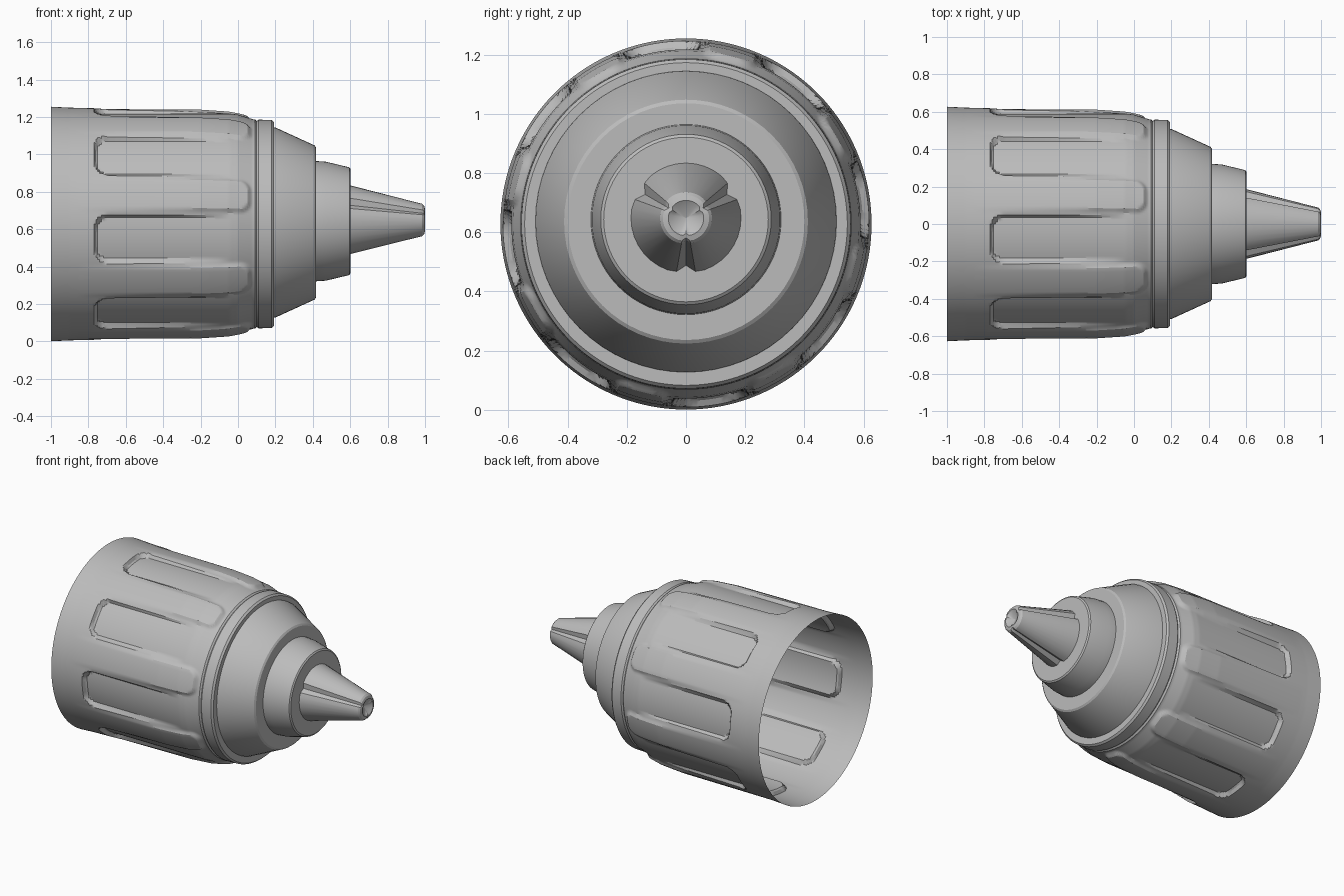
import bpy, bmesh, math

if "Cube" in bpy.data.objects:
    bpy.data.objects.remove(bpy.data.objects["Cube"], do_unlink=True)

steel = bpy.data.materials.new("grey steel")
steel.use_nodes = True
GREY = (0.5, 0.5, 0.5, 1)
steel.diffuse_color = GREY
steel.node_tree.nodes["Principled BSDF"].inputs["Base Color"].default_value = GREY


def interp(points, x):
    """Piecewise linear radius along the axis."""
    for (x0, r0), (x1, r1) in zip(points, points[1:]):
        if x <= x1:
            return r0 + (r1 - r0) * max(0, x - x0) / (x1 - x0)
    return points[-1][1]


def smooth(t):
    t = min(1, max(0, t))
    return t * t * (3 - 2 * t)


def lathe(name, stations, segments, height, shape=None):
    """Spin (x, radius) stations round the x axis; shape(x, r, angle) may alter the radius."""
    bm = bmesh.new()
    rings = []
    for x, r in stations:
        if r == 0:
            rings.append([bm.verts.new((x, 0, height))] * segments)
            continue
        ring = []
        for i in range(segments):
            a = math.tau * i / segments
            q = shape(x, r, a) if shape else r
            ring.append(bm.verts.new((x, q * math.cos(a), height + q * math.sin(a))))
        rings.append(ring)
    for low, high in zip(rings, rings[1:]):
        for i in range(segments):
            j = (i + 1) % segments
            corners = list(dict.fromkeys((low[i], low[j], high[j], high[i])))
            bm.faces.new(corners)
    bmesh.ops.recalc_face_normals(bm, faces=bm.faces)
    mesh = bpy.data.meshes.new(name)
    bm.to_mesh(mesh)
    bm.free()
    mesh.materials.append(steel)
    obj = bpy.data.objects.new(name, mesh)
    bpy.context.collection.objects.link(obj)
    bpy.ops.object.select_all(action="DESELECT")
    obj.select_set(True)
    bpy.context.view_layer.objects.active = obj
    bpy.ops.object.shade_smooth_by_angle(angle=math.radians(28))
    return obj


# Grip sleeve: alternating sunken slots and raised ribs
body = [(-1, .627), (-.9, .622), (-.3, .608), (-.1, .597), (0, .585), (.08, .56), (.2, .555)]
rib_top = [(-1, .622), (-.2, .617), (-.05, .607), (.08, .582)]
PITCH = math.tau / 8


def inside(x, angle, centre, x0, x1, half_width, corner):
    """Distance inside a rounded rectangle wrapped on the sleeve."""
    turn = (angle - math.radians(centre) + PITCH / 2) % PITCH - PITCH / 2
    dx = abs(x - (x0 + x1) / 2) - (x1 - x0) / 2 + corner
    dy = abs(turn) * .61 - half_width + corner
    return corner - math.hypot(max(dx, 0), max(dy, 0)) - min(max(dx, dy), 0)


def grip(x, r, angle):
    slot = smooth(inside(x, angle, 7.5, -.77, .4, .132, .08) / .015)
    rib = smooth(inside(x, angle, 30, -.9, .075, .1, .07) / .025)
    r += slot * min(0, .59 - r)
    if x < .09:
        r += rib * max(0, interp(rib_top, x) - r)
    return r


steps = [-1, -.95] + [-.92 + .01 * i for i in range(102)]
sleeve = [(x, interp(body, x)) for x in steps]
# Front lip, closed with a flat ring
sleeve += [(.1, .55), (.11, .558), (.18, .556), (.192, .545), (.192, .48)]
lathe("grip_sleeve", sleeve, 320, .628, grip)

# Tapered nose and its stepped collar
lathe("nose_cone", [(.18, .51), (.2, .508), (.41, .412), (.418, .40), (.418, .29)], 64, .636)
lathe("nose_collar", [(.41, .322), (.47, .318), (.595, .288), (.602, .278), (.602, .1)], 64, .643)


# Three closed jaws with shallow seams and a small socket in the tip
def seams(x, r, angle):
    third = math.tau / 3
    turn = abs((angle - math.radians(30) + third / 2) % third - third / 2)
    return r * (.86 + .14 * smooth(turn / .22))


jaws = [(.59, .188), (.602, .186), (.96, .094), (.985, .088), (.995, .078),
        (1, .06), (.99, .045), (.97, 0)]
lathe("jaws", jaws, 36, .648, seams)
